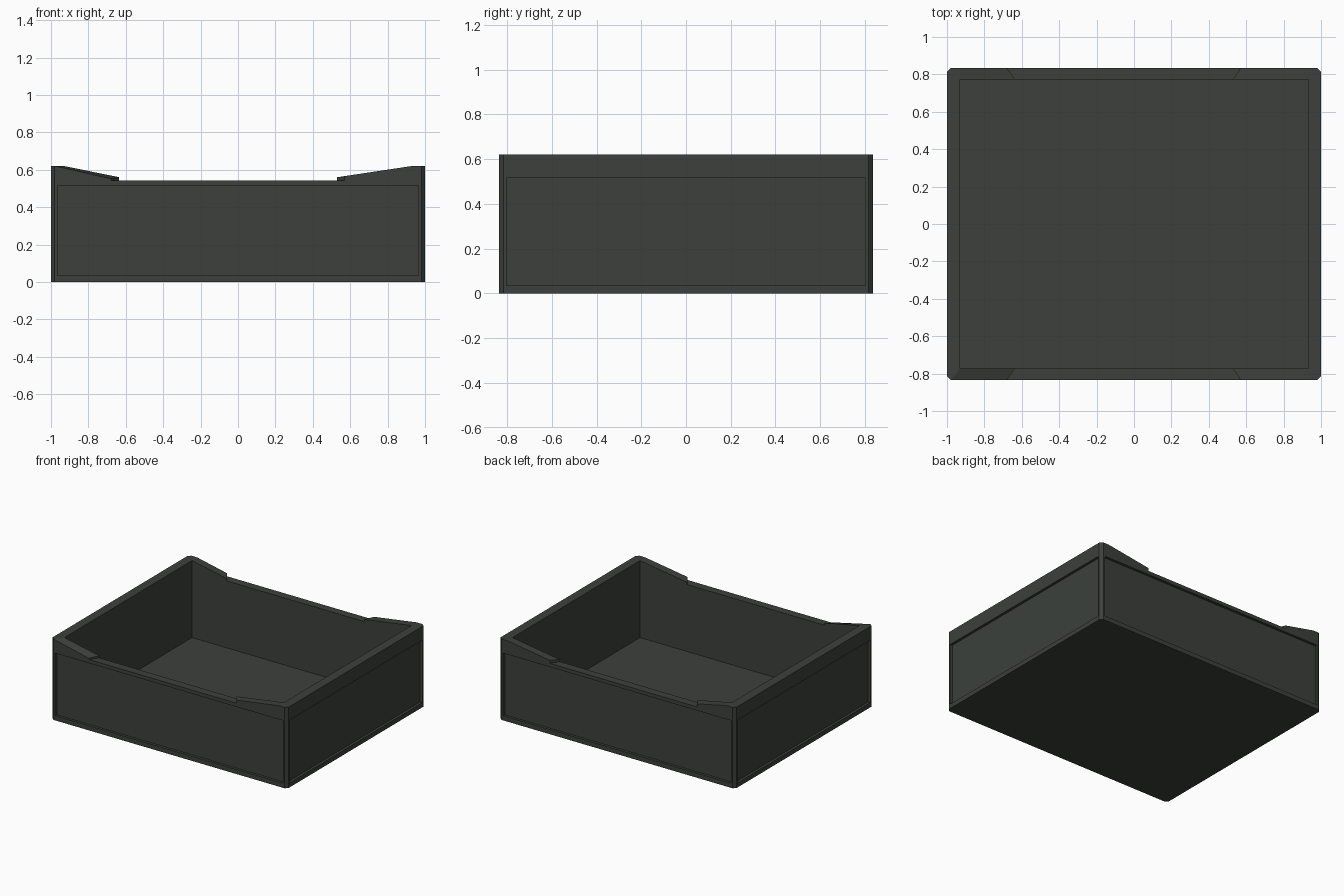
import bpy, bmesh

if "Cube" in bpy.data.objects:
    bpy.data.objects.remove(bpy.data.objects["Cube"])

X, Y, C, H = 1.0, 0.835, 0.02, 0.62      # outer half sizes, corner chamfer, height
IX, IY, FLOOR = 0.93, 0.772, 0.03        # inner half sizes, floor height
DIP = 0.543                              # height of the lowered rim

mat = bpy.data.materials.new("dark_grey")
mat.diffuse_color = (0.045, 0.051, 0.044, 1)
mat.use_nodes = True
mat.node_tree.nodes["Principled BSDF"].inputs["Base Color"].default_value = mat.diffuse_color

bm = bmesh.new()
cache = {}


def face(points):
    verts = []
    for p in points:
        key = tuple(round(c, 4) for c in p)
        if key not in cache:
            cache[key] = bm.verts.new(key)
        if cache[key] not in verts:
            verts.append(cache[key])
    if len(verts) > 2:
        bm.faces.new(verts)


def long_wall(s, left_start, left_z):
    # rim profile: outer x, outer z, inner x, inner z
    rim = [(-X + C, H, -IX, H), (left_start, H, -IX, H),
           (-0.68, left_z, -0.635, 0.56), (-0.68, DIP, -0.635, DIP),
           (0.57, DIP, 0.53, DIP), (0.57, 0.566, 0.53, 0.56),
           (IX, H, IX, H), (X - C, H, IX, H)]
    outer = [(a, s * Y, b) for a, b, _, _ in rim]
    inner = [(c, s * IY, d) for _, _, c, d in rim]
    face(outer + [(X - C, s * Y, 0), (-X + C, s * Y, 0)])
    face(inner + [(IX, s * IY, FLOOR), (-IX, s * IY, FLOOR)])
    for i in range(len(rim) - 1):
        face([outer[i], outer[i + 1], inner[i + 1], inner[i]])


def end_wall(s):
    y = Y - C
    face([(s * X, -y, 0), (s * X, y, 0), (s * X, y, H), (s * X, -y, H)])
    face([(s * IX, -IY, FLOOR), (s * IX, IY, FLOOR), (s * IX, IY, H), (s * IX, -IY, H)])
    face([(s * X, -y, H), (s * X, y, H), (s * IX, IY, H), (s * IX, -IY, H)])


# Tray walls with dipped front and back rims
long_wall(-1, -X + C, 0.552)
long_wall(1, -IX, 0.567)
for s in (-1, 1):
    end_wall(s)
    # Chamfered corners
    for t in (-1, 1):
        a, b = (s * (X - C), t * Y), (s * X, t * (Y - C))
        face([(*a, 0), (*b, 0), (*b, H), (*a, H)])
        face([(*a, H), (*b, H), (s * IX, t * IY, H)])

# Floor and underside
face([(-IX, -IY, FLOOR), (IX, -IY, FLOOR), (IX, IY, FLOOR), (-IX, IY, FLOOR)])
face([(-X + C, -Y, 0), (X - C, -Y, 0), (X, -Y + C, 0), (X, Y - C, 0),
      (X - C, Y, 0), (-X + C, Y, 0), (-X, Y - C, 0), (-X, -Y + C, 0)])
bmesh.ops.recalc_face_normals(bm, faces=bm.faces)
mesh = bpy.data.meshes.new("tray")
bm.to_mesh(mesh)
bm.free()
tray = bpy.data.objects.new("tray", mesh)
bpy.context.collection.objects.link(tray)
mesh.materials.append(mat)


# Shallow recessed panels on all four sides
def panel_cut(name, loc, size):
    bpy.ops.mesh.primitive_cube_add(size=1, location=loc)
    ob = bpy.context.object
    ob.name = name
    ob.scale = size
    ob.data.materials.append(mat)
    ob.hide_render = True
    ob.display_type = 'WIRE'
    mod = tray.modifiers.new(name, 'BOOLEAN')
    mod.operation = 'DIFFERENCE'
    mod.solver = 'EXACT'
    mod.object = ob


for s, fb, lr in ((-1, "front", "left"), (1, "back", "right")):
    panel_cut(fb + "_panel_cutter", (0, s * Y, 0.275), (1.93, 0.04, 0.48))
    panel_cut(lr + "_panel_cutter", (s * X, 0, 0.275), (0.04, 1.605, 0.48))
